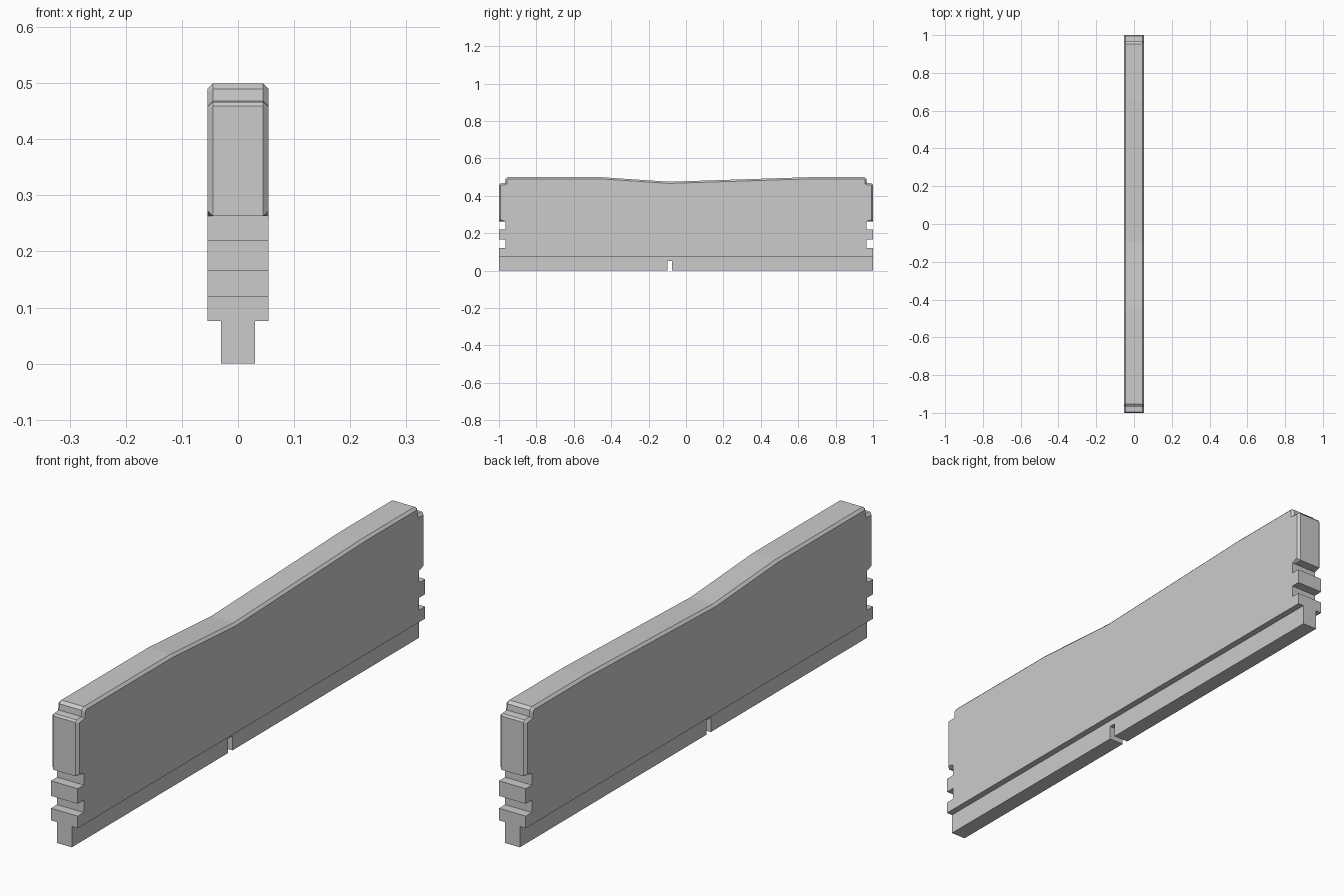
import bpy, bmesh

if "Cube" in bpy.data.objects:
    bpy.data.objects.remove(bpy.data.objects["Cube"])


def slab(name, outline, half, chamfer=0.0, chamfer_above=0.0):
    """Extrude a (y, z) outline across x, chamfering the rim above a height."""
    bm = bmesh.new()
    face = bm.faces.new([bm.verts.new((-half, y, z)) for y, z in outline])
    new = bmesh.ops.extrude_face_region(bm, geom=[face])["geom"]
    for v in new:
        if isinstance(v, bmesh.types.BMVert):
            v.co.x = half
    bmesh.ops.recalc_face_normals(bm, faces=bm.faces)
    if chamfer:
        rim = [e for e in bm.edges
               if abs(e.verts[0].co.x - e.verts[1].co.x) < 1e-5
               and all(v.co.z > chamfer_above for v in e.verts)]
        bmesh.ops.bevel(bm, geom=rim, offset=chamfer, segments=1,
                        affect='EDGES', clamp_overlap=True)
    mesh = bpy.data.meshes.new(name)
    bm.to_mesh(mesh)
    bm.free()
    obj = bpy.data.objects.new(name, mesh)
    bpy.context.collection.objects.link(obj)
    return obj


# Heat spreader: notched ends, stepped top corners, shallow dip in the top edge
end = [(1, 0.076), (1, 0.12), (0.965, 0.12), (0.965, 0.165), (1, 0.165),
       (1, 0.22), (0.965, 0.22), (0.965, 0.263), (1, 0.263),
       (1, 0.459), (0.994, 0.466), (0.967, 0.468), (0.965, 0.49), (0.953, 0.499)]
dip = [(0.65, 0.499), (-0.09, 0.475), (-0.45, 0.499)]
slab("heat_spreader", end + dip + [(-y, z) for y, z in reversed(end)],
     0.054, chamfer=0.009, chamfer_above=0.262)

# Circuit board edge with the key slot
slab("circuit_board", [(-1, 0), (-0.1, 0), (-0.1, 0.052), (-0.075, 0.052),
                       (-0.075, 0), (1, 0), (1, 0.076), (-1, 0.076)], 0.03)
